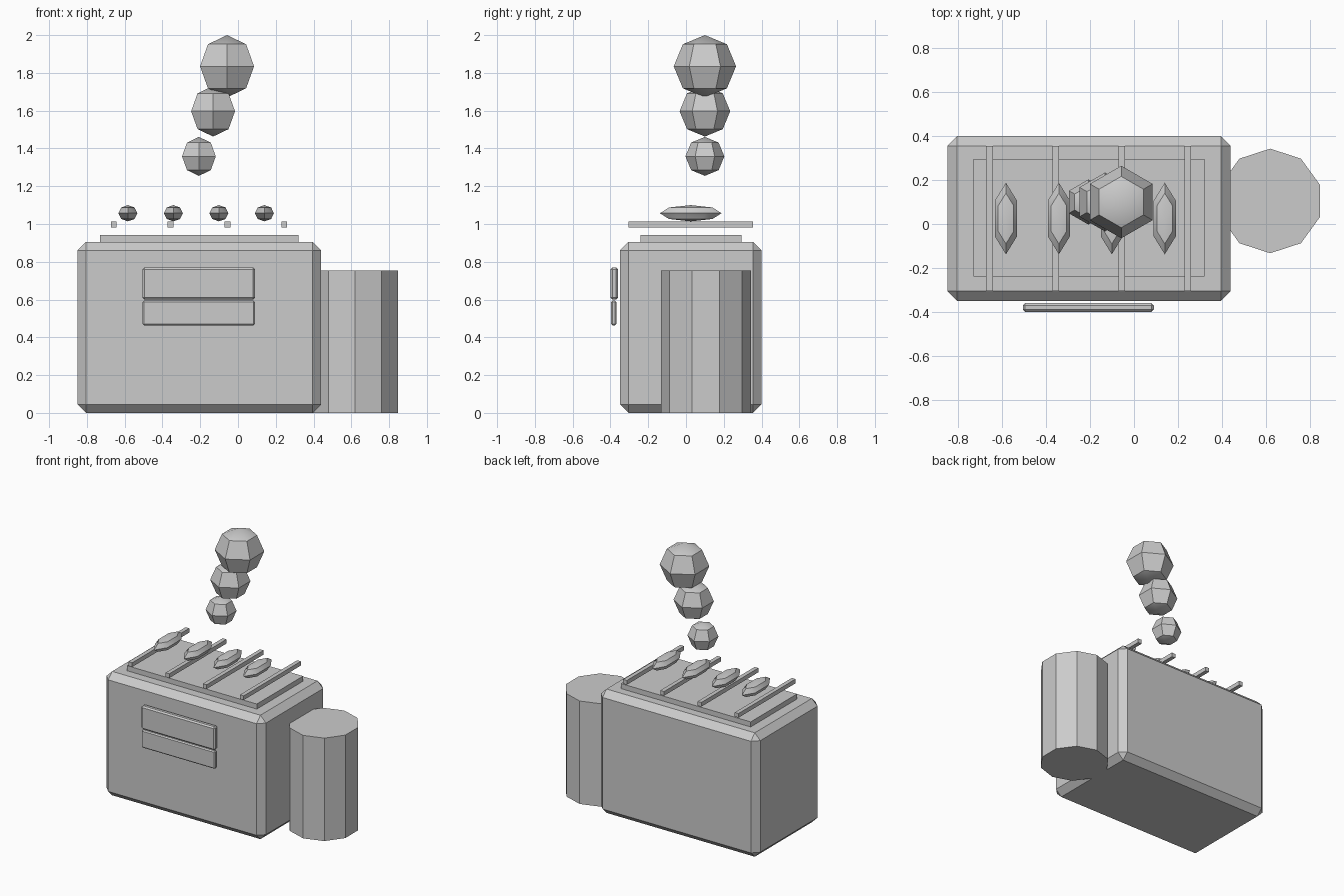
import bpy
import math

if "Cube" in bpy.data.objects:
    bpy.data.objects.remove(bpy.data.objects["Cube"], do_unlink=True)

grey = bpy.data.materials.new("plain grey")
grey.use_nodes = True
grey.diffuse_color = (0.6, 0.6, 0.6, 1)
grey.node_tree.nodes["Principled BSDF"].inputs["Base Color"].default_value = (0.6, 0.6, 0.6, 1)


def finish(name):
    ob = bpy.context.object
    ob.name = name
    ob.data.materials.append(grey)
    return ob


def box(name, x, y, z, bevel=0):
    """Box between (low, high) pairs, with an optional chamfer."""
    spans = (x, y, z)
    bpy.ops.mesh.primitive_cube_add(size=1, location=[(a + b) / 2 for a, b in spans])
    ob = finish(name)
    ob.scale = [b - a for a, b in spans]
    bpy.ops.object.transform_apply(location=False, rotation=False, scale=True)
    if bevel:
        mod = ob.modifiers.new("chamfer", "BEVEL")
        mod.width = bevel
        mod.segments = 1
    return ob


def ball(name, location, radii):
    """Low-poly ball, stretched along each axis."""
    bpy.ops.mesh.primitive_uv_sphere_add(segments=6, ring_count=4, radius=1, location=location)
    ob = finish(name)
    ob.scale = radii
    bpy.ops.object.transform_apply(location=False, rotation=False, scale=True)
    bpy.ops.object.shade_smooth_by_angle(angle=math.radians(30))
    return ob


# Body and the raised plate on top
box("body", (-0.85, 0.44), (-0.35, 0.40), (0, 0.906), 0.045)
box("top_plate", (-0.73, 0.32), (-0.24, 0.295), (0.90, 0.943))

# Grill bars with food above them
for i in range(4):
    x = -0.658 + 0.301 * i
    box(f"grill_bar_{i + 1}", (x - 0.015, x + 0.015), (-0.305, 0.355), (0.981, 1.012))
    ball(f"food_{i + 1}", (-0.583 + 0.241 * i, 0.025, 1.057), (0.058, 0.163, 0.043))

# Front panels
box("upper_panel", (-0.506, 0.09), (-0.40, -0.36), (0.60, 0.77), 0.01)
box("lower_panel", (-0.506, 0.09), (-0.397, -0.368), (0.463, 0.594), 0.008)

# Side tank
bpy.ops.mesh.primitive_cylinder_add(vertices=10, radius=0.238, depth=0.753,
                                    location=(0.62, 0.105, 0.3765))
finish("side_tank")

# Rising smoke puffs
for i, (x, z, r) in enumerate([(-0.207, 1.358, 0.103), (-0.132, 1.597, 0.134),
                               (-0.058, 1.835, 0.165)]):
    ball(f"smoke_puff_{i + 1}", (x, 0.1, z), (r, r, r))
